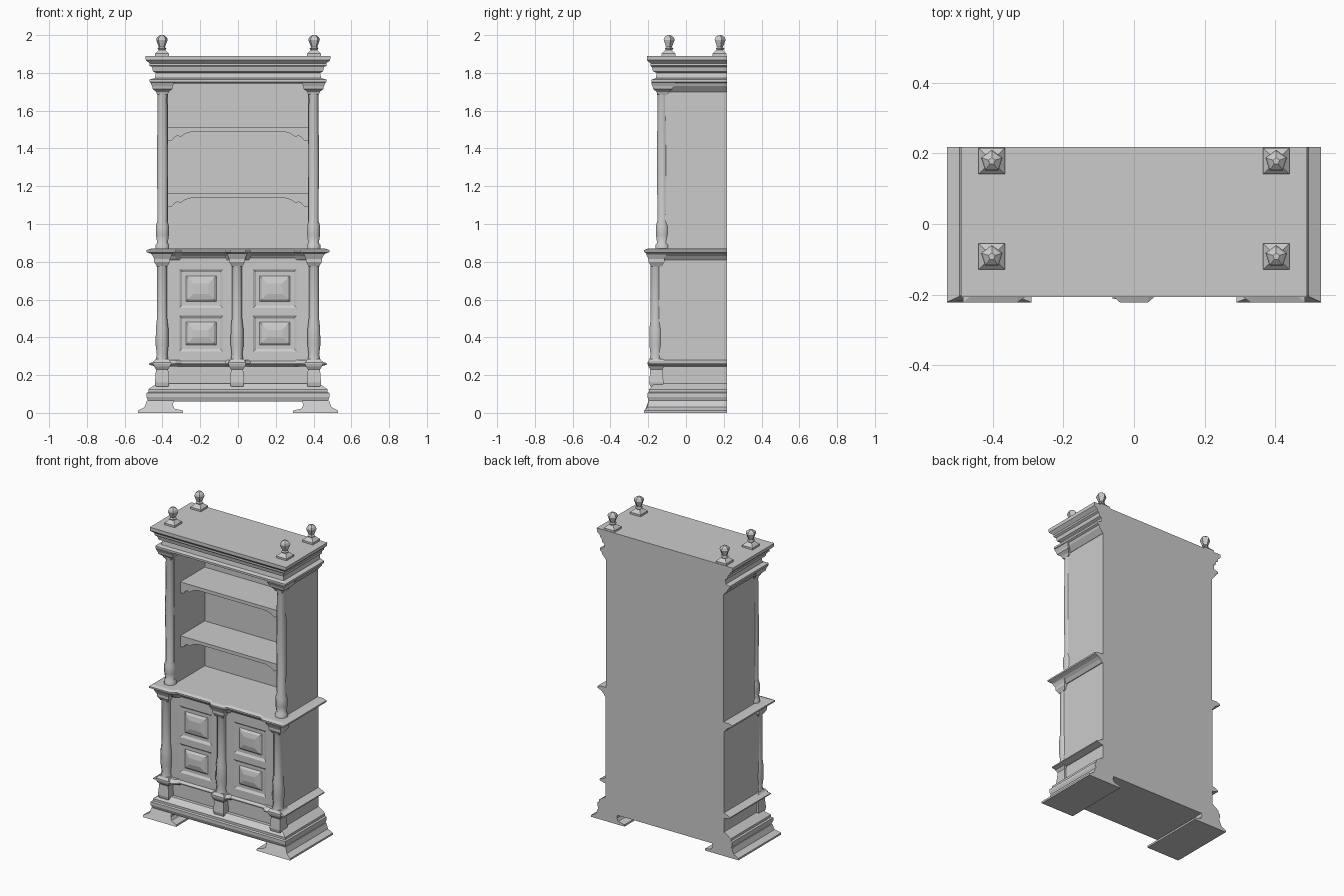
import bpy, bmesh, math

cube = bpy.data.objects.get("Cube")
if cube:
    bpy.data.objects.remove(cube, do_unlink=True)

BACK = 0.218
paint = bpy.data.materials.new("plain grey")
paint.use_nodes = True
GREY = (0.6, 0.6, 0.6, 1)
paint.diffuse_color = GREY
paint.node_tree.nodes["Principled BSDF"].inputs["Base Color"].default_value = GREY


def loft(name, rings, smooth=False):
    """Join equal-length point rings with quads and cap both ends."""
    bm = bmesh.new()
    rows = [[bm.verts.new(p) for p in ring] for ring in rings]
    n = len(rows[0])
    for a, b in zip(rows, rows[1:]):
        for i in range(n):
            j = (i + 1) % n
            bm.faces.new((a[i], a[j], b[j], b[i]))
    bm.faces.new(rows[0][::-1])
    bm.faces.new(rows[-1])
    bmesh.ops.recalc_face_normals(bm, faces=bm.faces)
    mesh = bpy.data.meshes.new(name)
    bm.to_mesh(mesh)
    bm.free()
    mesh.materials.append(paint)
    obj = bpy.data.objects.new(name, mesh)
    bpy.context.collection.objects.link(obj)
    if smooth:
        bpy.ops.object.select_all(action='DESELECT')
        obj.select_set(True)
        bpy.context.view_layer.objects.active = obj
        bpy.ops.object.shade_smooth_by_angle(angle=math.radians(50))
    return obj


def rect(x0, x1, y0, y1, z):
    return [(x0, y0, z), (x1, y0, z), (x1, y1, z), (x0, y1, z)]


def box(name, x0, x1, y0, y1, z0, z1):
    return loft(name, [rect(x0, x1, y0, y1, z) for z in (z0, z1)])


def prism(name, outline, y0, y1):
    """Extrude an x-z outline from front to back."""
    return loft(name, [[(x, y, z) for x, z in outline] for y in (y0, y1)])


def turned(name, x, y, profile, sides, smooth=False):
    """Stack regular polygons given as (height, half width)."""
    k = 1 / math.cos(math.pi / sides)
    turn = math.pi / sides - math.pi / 2
    angles = [turn + 2 * math.pi * i / sides for i in range(sides)]
    return loft(name, [[(x + r * k * math.cos(a), y + r * k * math.sin(a), z)
                        for a in angles] for z, r in profile], smooth)


def moulding(name, profile, bump=0.0):
    """Stack outlines (height, half width, front) that step out over the columns."""
    rings = []
    for z, hx, fy in profile:
        half = [(0.04, fy - bump), (0.065, fy), (0.30, fy), (0.33, fy - bump),
                (hx, fy - bump), (hx, BACK)]
        pts = half + [(-x, y) for x, y in reversed(half)]
        rings.append([(x, y, z) for x, y in pts])
    return loft(name, rings)


# Lower cabinet, base and mouldings
box("lower_cabinet", -0.425, 0.425, -0.143, BACK, 0.13, 0.85)
moulding("base_moulding", [
    (0.06, 0.475, -0.195), (0.085, 0.485, -0.205), (0.105, 0.485, -0.205),
    (0.11, 0.475, -0.195), (0.125, 0.475, -0.195), (0.145, 0.445, -0.175),
    (0.155, 0.43, -0.165)])
moulding("belt_moulding", [
    (0.245, 0.435, -0.152), (0.255, 0.47, -0.17), (0.262, 0.47, -0.17),
    (0.28, 0.43, -0.148)], 0.03)
moulding("waist_top", [
    (0.81, 0.43, -0.15), (0.83, 0.445, -0.165), (0.842, 0.46, -0.18),
    (0.852, 0.485, -0.20), (0.862, 0.485, -0.20), (0.87, 0.46, -0.18)], 0.022)

# Open upper case
box("back_panel", -0.42, 0.42, 0.187, BACK, 0.86, 1.80)
moulding("cornice", [
    (1.745, 0.455, -0.17), (1.752, 0.468, -0.182), (1.765, 0.468, -0.182),
    (1.772, 0.44, -0.16), (1.80, 0.435, -0.155), (1.808, 0.45, -0.175),
    (1.83, 0.455, -0.18), (1.838, 0.468, -0.188), (1.85, 0.468, -0.188),
    (1.868, 0.488, -0.207), (1.89, 0.49, -0.207)])
for shelf, z in (("lower_shelf", 1.14), ("upper_shelf", 1.49)):
    box(shelf, -0.375, 0.375, -0.065, 0.19, z, z + 0.022)

# Plain turned profiles: height and half width
UPPER_COLUMN = [(0.865, 0.036), (0.89, 0.036), (0.90, 0.028), (0.94, 0.034),
                (0.99, 0.034), (1.02, 0.026), (1.35, 0.029), (1.67, 0.025),
                (1.70, 0.03)]
UPPER_CAP = [(1.685, 0.028), (1.70, 0.034), (1.715, 0.052), (1.73, 0.055),
             (1.75, 0.064)]
LOWER_COLUMN = [(0.27, 0.036), (0.31, 0.028), (0.36, 0.034), (0.45, 0.033),
                (0.50, 0.027), (0.78, 0.027), (0.80, 0.034)]
LOWER_CAP = [(0.775, 0.028), (0.79, 0.036), (0.80, 0.042), (0.815, 0.042),
             (0.845, 0.056)]
PEDESTAL = [(0.14, 0.033), (0.16, 0.038), (0.23, 0.032), (0.245, 0.042),
            (0.258, 0.046), (0.268, 0.046), (0.285, 0.034)]
FINIAL_BASE = [(1.885, 0.037), (1.902, 0.037), (1.922, 0.016)]
FINIAL = [(1.918, 0.012), (1.928, 0.02), (1.937, 0.014), (1.975, 0.026),
          (1.988, 0.022), (2.0, 0.008)]

# Lower columns on both sides and in the middle
for place, x in (("right", -0.402), ("middle", -0.005), ("left", 0.402)):
    turned(place + "_lower_column", x, -0.16, LOWER_COLUMN, 8, True)
    turned(place + "_lower_capital", x, -0.157, LOWER_CAP, 4)
    turned(place + "_pedestal", x, -0.157, PEDESTAL, 4)

FOOT = [(0.34, 0.065), (0.345, 0.04), (0.335, 0.022), (0.29, 0.012), (0.29, 0.0),
        (0.53, 0.0), (0.53, 0.012), (0.495, 0.03), (0.482, 0.065)]
BRACKET = [(0.375, 0.0), (0.24, 0.0), (0.28, -0.012), (0.305, -0.03),
           (0.32, -0.022), (0.335, -0.03), (0.35, -0.048), (0.375, -0.05)]
COVE = [(0.41, 1.70), (0.424, 1.70), (0.45, 1.73), (0.458, 1.75), (0.41, 1.75)]

for side, s in (("right", -1), ("left", 1)):
    def flip(points, dz=0.0):
        return [(s * x, z + dz) for x, z in points]

    # Upper side, columns and feet
    box(side + "_upper_side", s * 0.37, s * 0.422, -0.125, BACK, 0.86, 1.76)
    prism(side + "_side_cove", flip(COVE), -0.13, BACK)
    turned(side + "_upper_column", s * 0.40, -0.125, UPPER_COLUMN, 8, True)
    turned(side + "_upper_capital", s * 0.40, -0.122, UPPER_CAP, 4)
    foot = prism(side + "_foot", flip(FOOT), -0.222, BACK)
    for v in foot.data.vertices:
        if v.co.y < 0 and v.co.z > 0.013:
            v.co.y = -0.205 if v.co.z < 0.035 else -0.198

    # Scalloped shelf brackets
    for level, z in (("lower", 1.14), ("upper", 1.49)):
        prism(f"{side}_{level}_bracket", flip(BRACKET, z), -0.063, -0.045)

    # Finials, front and back
    for place, y in (("front", -0.092), ("back", 0.178)):
        turned(f"{side}_{place}_finial_base", s * 0.403, y, FINIAL_BASE, 4)
        turned(f"{side}_{place}_finial", s * 0.403, y, FINIAL, 5)

    # Door frame
    for part, x0, x1 in (("inner", 0.02, 0.08), ("outer", 0.31, 0.385)):
        box(f"{side}_door_{part}_stile", s * x0, s * x1, -0.157, -0.14, 0.275, 0.82)
    for part, z0, z1 in (("bottom", 0.275, 0.325), ("middle", 0.515, 0.555),
                         ("top", 0.76, 0.82)):
        box(f"{side}_door_{part}_rail", s * 0.08, s * 0.31, -0.157, -0.14, z0, z1)

    # Raised door panels
    for part, z0, z1 in (("lower", 0.325, 0.515), ("upper", 0.555, 0.76)):
        rings = []
        for inset, y in ((0, -0.14), (0, -0.157), (0.014, -0.148), (0.034, -0.148),
                         (0.046, -0.158), (0.075, -0.165)):
            a, b = s * (0.08 + inset), s * (0.31 - inset)
            c, d = z0 + inset, z1 - inset
            rings.append([(a, y, c), (b, y, c), (b, y, d), (a, y, d)])
        loft(f"{side}_{part}_door_panel", rings)
